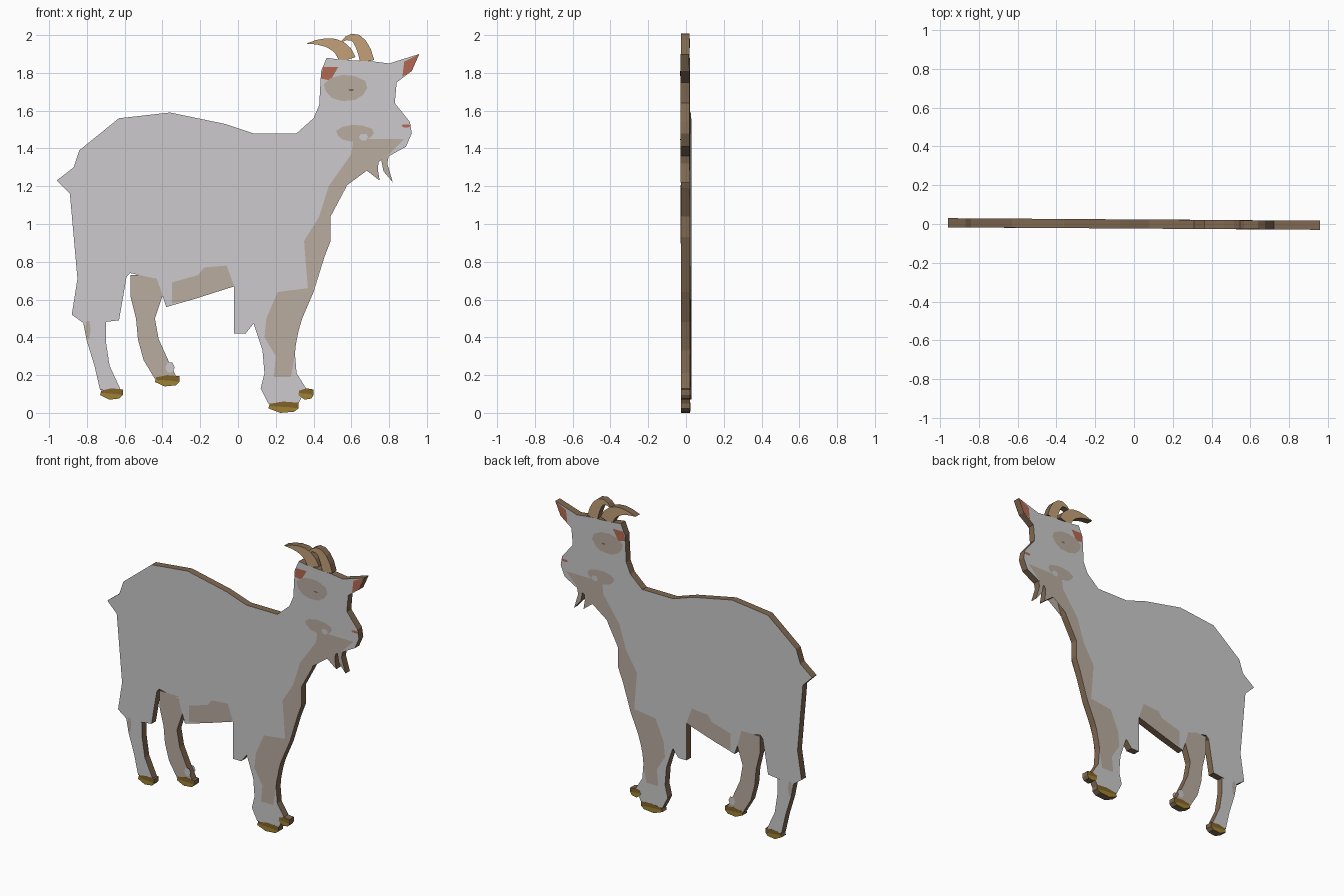
import bpy, bmesh, math
from mathutils import Vector

if "Cube" in bpy.data.objects:
    bpy.data.objects.remove(bpy.data.objects["Cube"])

HALF = 0.0235      # half thickness of the cut-out
SKEW = -0.0068     # slight turn of the board about z


def material(name, r, g, b):
    m = bpy.data.materials.new(name)
    m.diffuse_color = (*[((c / 255 + 0.055) / 1.055) ** 2.4 for c in (r, g, b)], 1)
    m.use_nodes = True
    m.node_tree.nodes["Principled BSDF"].inputs["Base Color"].default_value = m.diffuse_color
    return m


WHITE = material("coat_light_grey", 204, 202, 204)
TAN = material("coat_tan", 184, 172, 160)
HORN = material("horn_tan", 194, 160, 120)
RED = material("inner_ear_red", 180, 104, 82)
HOOF = material("hoof_olive", 158, 130, 50)
DARK = material("hoof_brown", 128, 98, 42)
RIM = material("board_edge_brown", 128, 104, 80)


def plate(name, pts, mat, layer=0.0, rim=True):
    """Front and back caps from an x-z profile in hundredths, with an optional rim."""
    if sum(a[0] * b[1] - b[0] * a[1] for a, b in zip(pts, pts[1:] + pts[:1])) < 0:
        pts = pts[::-1]
    half = HALF + 0.001 * layer
    bm = bmesh.new()
    front, back = [[bm.verts.new((x / 100, SKEW * x / 100 + y, z / 100)) for x, z in pts]
                   for y in (-half, half)]
    caps = [bm.faces.new(front), bm.faces.new(back[::-1])]
    if rim:
        for i in range(len(pts)):
            f = bm.faces.new((front[i], front[i - 1], back[i - 1], back[i]))
            f.material_index = 1
    bm.normal_update()
    bmesh.ops.triangulate(bm, faces=caps)
    me = bpy.data.meshes.new(name)
    bm.to_mesh(me)
    bm.free()
    me.materials.append(mat)
    me.materials.append(RIM)
    bpy.context.collection.objects.link(bpy.data.objects.new(name, me))


def strip(rows):
    """Outline from (height, left, right) rows."""
    return [(l, z) for z, l, r in rows] + [(r, z) for z, l, r in rows[::-1]]


def blob(cx, cz, w, h, n=11):
    """Slightly uneven oval patch."""
    return [(cx + w / 2 * math.cos(a) * (1 + 0.07 * math.sin(3 * a)), cz + h / 2 * math.sin(a))
            for a in (math.tau * i / n for i in range(n))]


def horn(name, base, bend, tip, width, layer):
    """Tapered curved horn along a quadratic curve."""
    a, b, c = Vector(base), Vector(bend), Vector(tip)
    left, right = [], []
    for i in range(6):
        t = i / 6
        p = a * (1 - t) ** 2 + b * 2 * t * (1 - t) + c * t * t
        d = ((b - a) * (1 - t) + (c - b) * t).normalized()
        s = Vector((-d.y, d.x)) * width / 2 * (1 - t ** 1.7)
        left.append(tuple(p + s))
        right.append(tuple(p - s))
    plate(name, left + [tip] + right[::-1], HORN, layer)


def hoof(name, cx, cz, w, h):
    """Faceted hoof with a darker upper band."""
    low = [(0.5, -0.1), (0.35, -0.4), (-0.1, -0.5), (-0.5, -0.1)]
    top = [(-0.45, 0.3), (0, 0.5), (0.5, 0.4)]
    place = lambda p: [(cx + w * x, cz + h * z) for x, z in p]
    plate(name, place(low + top), HOOF, 0.4)
    plate(name + "_band", place([(0.5, -0.1), (0.2, 0), (-0.45, 0.1)] + top), DARK, 1, False)


# Torso and head
plate("torso", [
    (40, 156), (31, 148), (8, 148), (-7, 153), (-36, 159), (-63, 156), (-84, 139), (-87, 130),
    (-96, 123), (-89, 116), (-85, 71), (-88, 52), (-81, 47), (-63, 49), (-59, 72), (-57, 74),
    (-43, 71), (-38, 56), (-24, 60), (-2, 67), (-2, 42), (4, 42), (8, 47), (33, 48),
    (40, 64), (49, 93), (49, 104), (57, 119), (63, 137), (43, 163)], WHITE)
plate("head", [
    (43, 163), (63, 137), (80, 136), (89, 141), (92, 148), (91, 154), (83, 164), (84, 175),
    (92, 181), (96, 190), (80, 185), (72, 186), (54, 187), (47, 188), (44, 181)], WHITE)

# Horns and beard tufts
horn("near_horn", (58, 187), (54, 199), (36, 195.5), 9, -0.4)
horn("far_horn", (68.5, 186), (64, 205), (54, 196), 7.5, -0.8)
plate("beard_back", [(63, 138), (75, 138), (74, 129), (75, 123), (66, 130)], TAN, -0.4)
plate("beard_front", [(75, 138), (80, 137), (79, 132), (82, 122), (77, 128)], TAN, -0.4)

# Legs
plate("front_leg", strip([(48, 8, 33), (33, 13, 30), (21, 14, 31), (13, 12, 36), (5, 16, 32)]), WHITE)
plate("near_hind_leg", strip([(48, -82, -70), (38, -80, -70), (25, -76, -68), (12, -73, -62)]), WHITE)
plate("far_hind_leg", strip([(73, -57, -43), (62, -57, -40), (50, -54, -44), (39, -53, -42),
                             (28, -50, -37), (18, -44, -32)]), TAN)

# Hooves
hoof("front_hoof_left", 24, 3, 16, 6)
hoof("front_hoof_right", 36, 10, 8, 6)
hoof("near_hind_hoof", -67, 10, 12, 6)
hoof("far_hind_hoof", -37.5, 17, 13, 6)

# Coat markings on both faces
markings = {
    "throat_and_leg_patch": strip([
        (145, 61, 88), (137, 60, 80), (120, 48, 57), (104, 43, 49), (91, 35, 49), (78, 36, 44),
        (66, 37, 40), (64, 21, 40), (50, 15, 34), (40, 14, 31), (30, 20, 30), (19, 19, 28)]),
    "cheek_patch": blob(62, 148, 20, 9),
    "eye_patch": blob(57, 172, 23, 14),
    "belly_patch": [(-35, 69), (-21, 73), (-18, 77), (-6, 78), (-2, 67), (-24, 60), (-35, 58)],
    "hock_patch": blob(-79.5, 44, 3, 11, 6),
}
for name, outline in markings.items():
    plate(name, outline, TAN, 1, False)
plate("cheek_spot", blob(66.5, 146, 5, 4, 6), WHITE, 2, False)
plate("ankle_patch", blob(-36, 24, 5, 6, 6), WHITE, 1, False)

# Eye, inner ears and mouth
plate("eye", blob(60, 171, 3, 1.2, 6), RIM, 2, False)
plate("near_inner_ear", [(44, 177), (45, 183), (53, 183), (49, 176)], RED, 1, False)
plate("far_inner_ear", [(87, 178), (88, 186), (96, 190), (92, 181)], RED, 1, False)
plate("mouth", blob(89, 152, 5, 1.8, 6), RED, 2, False)
